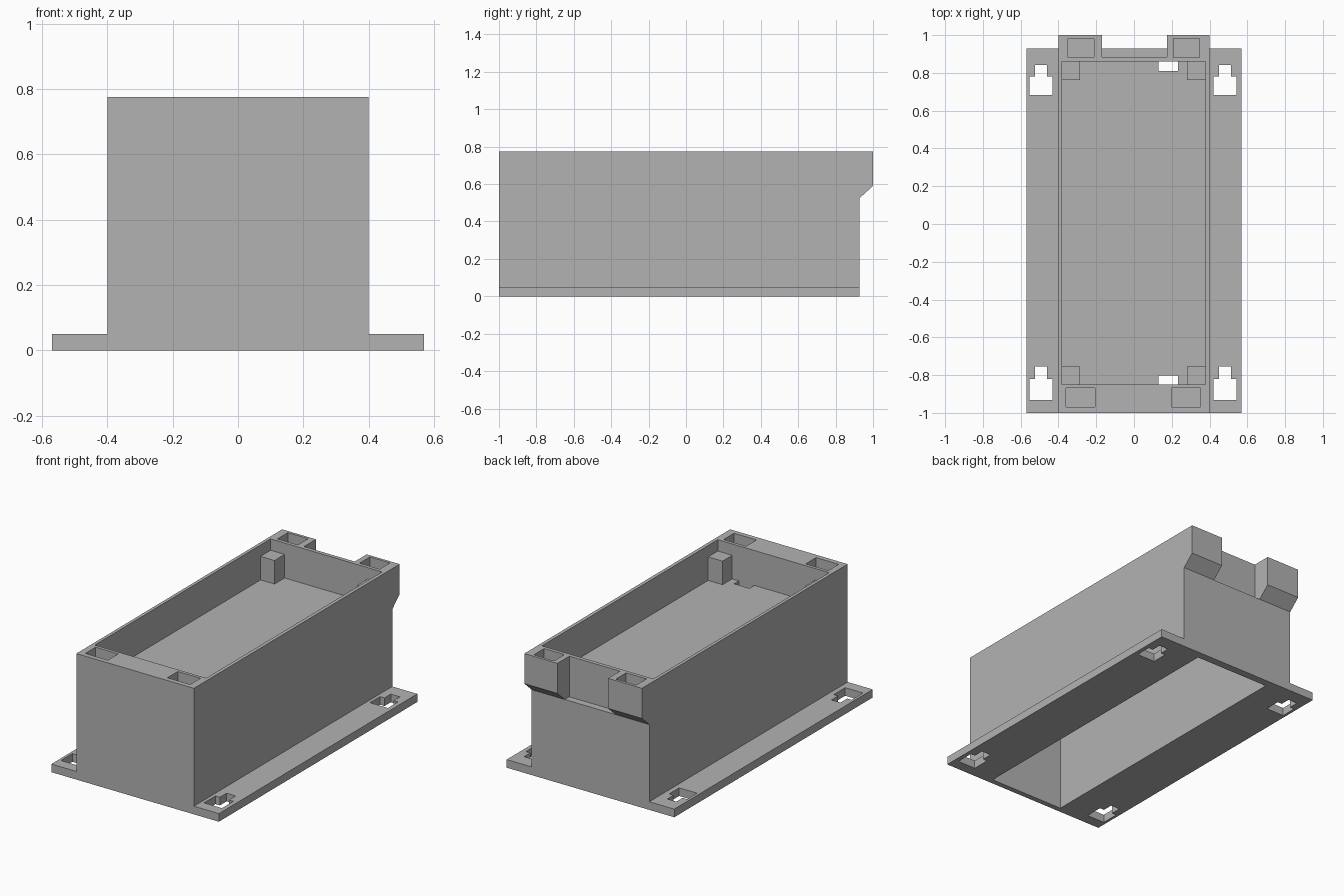
import bpy, bmesh

cube = bpy.data.objects.get("Cube")
if cube:
    bpy.data.objects.remove(cube, do_unlink=True)

# Single grey plastic
grey = bpy.data.materials.new("grey_plastic")
grey.use_nodes = True
colour = (0.45, 0.45, 0.45, 1)
grey.diffuse_color = colour
grey.node_tree.nodes["Principled BSDF"].inputs["Base Color"].default_value = colour


def prism(name, outline, axis, low, high):
    """Extrude a 2D outline along x (outline is y,z) or z (outline is x,y)."""
    bm = bmesh.new()
    place = (lambda p: (low, *p)) if axis == "x" else (lambda p: (*p, low))
    face = bm.faces.new([bm.verts.new(place(p)) for p in outline])
    moved = bmesh.ops.extrude_face_region(bm, geom=[face])["geom"]
    step = (high - low, 0, 0) if axis == "x" else (0, 0, high - low)
    bmesh.ops.translate(bm, vec=step, verts=[v for v in moved if isinstance(v, bmesh.types.BMVert)])
    bmesh.ops.recalc_face_normals(bm, faces=bm.faces)
    mesh = bpy.data.meshes.new(name)
    bm.to_mesh(mesh)
    bm.free()
    mesh.materials.append(grey)
    obj = bpy.data.objects.new(name, mesh)
    bpy.context.scene.collection.objects.link(obj)
    return obj


def box(name, x0, x1, y0, y1, z0, z1):
    return prism(name, [(x0, y0), (x1, y0), (x1, y1), (x0, y1)], "z", z0, z1)


def cut(target, cutter):
    cutter.hide_render = True
    mod = target.modifiers.new("cut", "BOOLEAN")
    mod.operation, mod.solver, mod.object = "DIFFERENCE", "EXACT", cutter
    bpy.context.view_layer.update()
    graph = bpy.context.evaluated_depsgraph_get()
    old = target.data
    result = bpy.data.meshes.new_from_object(target.evaluated_get(graph))
    target.modifiers.clear()
    target.data = result
    bpy.data.meshes.remove(old)
    bpy.data.objects.remove(cutter, do_unlink=True)


TOP, FLOOR, CEILING, FLANGE = 0.775, 0.56, 0.51, 0.05
BACK, LEDGE, OVER = 0.928, 0.525, 0.9

# Solid side profile with the rear overhang
side = [(-1, 0), (BACK, 0), (BACK, LEDGE), (1, 0.59), (1, TOP), (-1, TOP)]
body = prism("enclosure_body", side, "x", -0.57, 0.57)

# Trim the sides down to the mounting flanges
cut(body, box("trim", 0.4, 0.7, -1.1, 1.1, FLANGE, OVER))
cut(body, box("trim", -0.7, -0.4, -1.1, 1.1, FLANGE, OVER))

# Rear notch between the two lugs
cut(body, box("notch", -0.17, 0.175, 0.884, 1.1, LEDGE, OVER))

# Upper tray and lower hollow
cut(body, box("tray", -0.38, 0.378, -0.849, 0.86, FLOOR, OVER))
cut(body, box("hollow", -0.255, 0.255, -0.967, 0.88, -0.1, CEILING))

# Cable slots through the tray floor
for y0, y1 in ((-0.849, -0.802), (0.81, 0.86)):
    cut(body, box("slot", 0.13, 0.234, y0, y1, 0.4, FLOOR + 0.05))

# Blind pockets in the top rim
for x, half, y0, y1 in ((-0.283, 0.077, -0.97, -0.869), (0.276, 0.077, -0.97, -0.869),
                        (-0.28, 0.069, 0.882, 0.983), (0.278, 0.069, 0.882, 0.983)):
    cut(body, box("pocket", x - half, x + half, y0, y1, TOP - 0.12, OVER))

# Stepped mounting holes in the flanges
for x in (-0.492, 0.482):
    for y0, y1, y2 in ((-0.931, -0.82, -0.755), (0.682, 0.78, 0.841)):
        w, n = 0.061, 0.031
        outline = [(x - w, y0), (x + w, y0), (x + w, y1), (x + n, y1),
                   (x + n, y2), (x - n, y2), (x - n, y1), (x - w, y1)]
        cut(body, prism("keyhole", outline, "z", -0.1, 0.2))

# Corner support posts inside the tray
for x_name, x0, x1 in (("right", -0.385, -0.285), ("left", 0.28, 0.383)):
    for y_name, y0, y1 in (("front", -0.855, -0.755), ("back", 0.762, 0.865)):
        box(f"{y_name}_{x_name}_post", x0, x1, y0, y1, FLOOR - 0.01, 0.705)
